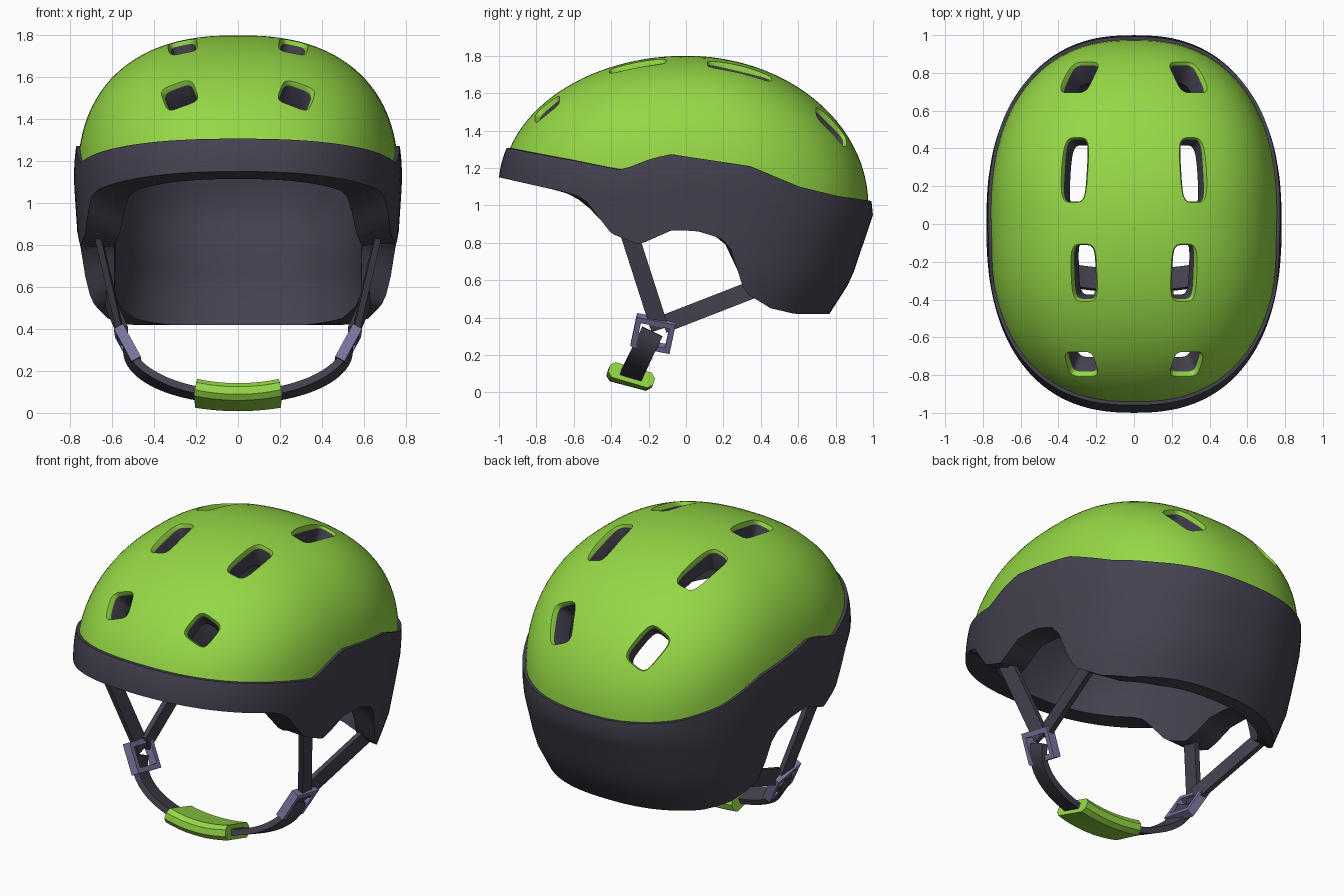
import bpy, bmesh, math
from mathutils import Vector, Matrix
from mathutils.bvhtree import BVHTree

cube = bpy.data.objects.get("Cube")
if cube:
    bpy.data.objects.remove(cube, do_unlink=True)


def material(name, rgb):
    m = bpy.data.materials.new(name)
    m.use_nodes = True
    m.diffuse_color = (*rgb, 1)
    m.node_tree.nodes["Principled BSDF"].inputs["Base Color"].default_value = (*rgb, 1)
    return m


GREEN = material("lime green", (0.30, 0.68, 0.06))
DARK = material("charcoal", (0.057, 0.054, 0.078))
LILAC = material("lilac grey", (0.20, 0.19, 0.36))


def finish(name, bm, mats):
    bmesh.ops.recalc_face_normals(bm, faces=bm.faces)
    me = bpy.data.meshes.new(name)
    bm.to_mesh(me)
    bm.free()
    for m in mats:
        me.materials.append(m)
    ob = bpy.data.objects.new(name, me)
    bpy.context.collection.objects.link(ob)
    return ob


def activate(ob):
    bpy.ops.object.select_all(action='DESELECT')
    ob.select_set(True)
    bpy.context.view_layer.objects.active = ob


def smooth(ob, degrees=35):
    activate(ob)
    bpy.ops.object.shade_smooth_by_angle(angle=math.radians(degrees))


def lookup(table, t):
    """Piecewise linear interpolation in a sorted table."""
    if t <= table[0][0]:
        return table[0][1]
    for (t0, v0), (t1, v1) in zip(table, table[1:]):
        if t <= t1:
            return v0 + (v1 - v0) * (t - t0) / (t1 - t0)
    return table[-1][1]


def bridge(bm, r0, r1, mat=0):
    n = len(r0)
    for i in range(n):
        j = (i + 1) % n
        bm.faces.new((r0[i], r0[j], r1[j], r1[i])).material_index = mat


# Helmet silhouette: lower walls, bottom rim and colour split
SIDE = [(0.42, 0.68), (0.6, 0.725), (0.8, 0.745), (1.1, 0.765)]
BACK = [(0.42, 0.75), (0.6, 0.865), (0.95, 0.983), (1.0, 0.975)]
RIM = [(-1, 1.15), (-.6, 1.06), (-.54, 1.03), (-.4, .85), (-.25, .79), (-.16, .83),
       (-.07, .87), (.08, .86), (.2, .82), (.27, .75), (.33, .58), (.4, .52),
       (.57, .45), (.75, .42)]
SPLIT = [(-1, 1.31), (-.6, 1.24), (-.34, 1.19), (-.2, 1.245), (-.09, 1.275),
         (.35, 1.21), (.6, 1.1), (.8, 1.05), (1, 1.02)]
TOP = 1.8
COLS = 128


def dome(radius, z, base, off, power):
    u = min(1, max(0, (z - base) / (TOP - base + off)))
    return (radius + off) * (1 - u ** power) ** (1 / power)


def surface(k, z, off):
    """Point of the shell on column k at height z, moved out by off."""
    ang = 2 * math.pi * k / COLS
    c, s = math.cos(ang), math.sin(ang)
    a = dome(lookup(SIDE, z), z, 1.1, off, 2.4)
    b = dome(lookup(BACK, z), z, 1.0, off, 2) if s > 0 else dome(0.985, z, 1.1, off, 2)
    e = 2 / 2.4
    return Vector((a * math.copysign(abs(c) ** e, c), b * math.copysign(abs(s) ** e, s), z))


def inset(z):
    return -(0.07 + 0.07 * min(1, max(0, (z - 0.42) / 0.35)))


# Shell: outer padding band, painted dome, inner liner
bm = bmesh.new()


def ring(height, off):
    verts = []
    for k in range(COLS):
        z = height(k)
        verts.append(bm.verts.new(surface(k, z, off(z))))
    return verts


def rim_z(k, off=0.017):
    return lookup(RIM, surface(k, 1.0, off).y)


def split_z(k):
    return lookup(SPLIT, surface(k, 1.0, 0).y)


def stack(rings, mat):
    for r0, r1 in zip(rings, rings[1:]):
        bridge(bm, r0, r1, mat)


def cap(last, z, mat):
    pole = bm.verts.new((0, 0, z))
    for i in range(COLS):
        bm.faces.new((last[i], last[(i + 1) % COLS], pole)).material_index = mat


ROWS = 24
rise = [math.sin(math.pi / 2 * i / ROWS) for i in range(ROWS)]
band = [ring(lambda k: rim_z(k) + (split_z(k) - rim_z(k)) * i / 8, lambda z: 0.017)
        for i in range(9)]
paint = [ring(lambda k: split_z(k) + (TOP - split_z(k)) * t, lambda z: 0) for t in rise]
liner = [ring(lambda k: rim_z(k, -.14) + (TOP - .14 - rim_z(k, -.14)) * t, inset) for t in rise]
stack(band + paint[:1], 1)
stack(paint, 0)
cap(paint[-1], TOP, 0)
stack(liner, 1)
cap(liner[-1], TOP - .14, 1)
bridge(bm, band[0], liner[0], 1)
bmesh.ops.recalc_face_normals(bm, faces=bm.faces)
tree = BVHTree.FromBMesh(bm)
shell = finish("helmet_shell", bm, [GREEN, DARK])

# Vents: rounded slots with flared painted lips, cut along the surface normal
bm = bmesh.new()
VENTS = [(.28, -.745, .14, .15), (.265, -.26, .115, .29),
         (.315, .29, .12, .34), (.29, .785, .145, .23)]
for x, y, w, l in VENTS:
    for side in (-1, 1):
        hit, n, _, _ = tree.ray_cast(Vector((side * x, y, 3)), Vector((0, 0, -1)))
        if n.z < 0:
            n = -n
        along = (Vector((0, 1, 0)) - n * n.y).normalized()
        across = along.cross(n)
        loops = []
        for depth, grow in ((-.25, 0), (-.03, 0), (0, .014), (.06, .06)):
            loop = []
            for i in range(32):
                t = 2 * math.pi * (i + .5) / 32
                c, s = math.cos(t), math.sin(t)
                u = math.copysign(abs(c) ** .45, c) * (w / 2 + grow)
                v = math.copysign(abs(s) ** .45, s) * (l / 2 + grow)
                loop.append(bm.verts.new(hit + n * depth + across * u + along * v))
            loops.append(loop)
        for i in range(3):
            bridge(bm, loops[i], loops[i + 1], 1 if i == 0 else 0)
        bm.faces.new(loops[0]).material_index = 1
        bm.faces.new(loops[-1])
cutter = finish("vent_cutter", bm, [GREEN, DARK])
cutter.hide_render = True
activate(shell)
cut = shell.modifiers.new("vents", 'BOOLEAN')
cut.operation = 'DIFFERENCE'
cut.solver = 'EXACT'
cut.object = cutter
bpy.ops.object.modifier_apply(modifier=cut.name)
bpy.data.objects.remove(cutter, do_unlink=True)
smooth(shell)


def sweep(name, path, widths, section, mat):
    """Sweep a flat section along a path; widths gives the section's wide direction."""
    bm = bmesh.new()
    loops = []
    for i, p in enumerate(path):
        t = (path[min(i + 1, len(path) - 1)] - path[max(i - 1, 0)]).normalized()
        w = (widths[i] - t * widths[i].dot(t)).normalized()
        h = t.cross(w)
        loops.append([bm.verts.new(p + w * u + h * v) for u, v in section])
    for a, b in zip(loops, loops[1:]):
        bridge(bm, a, b)
    bm.faces.new(loops[0])
    bm.faces.new(loops[-1])
    smooth(finish(name, bm, [mat]))


def slab(w, h, c=0):
    """Flat section, with chamfered corners if c is set."""
    u, v = w / 2, h / 2
    if not c:
        return [(u, v), (-u, v), (-u, -v), (u, -v)]
    return [(u, v - c), (u - c, v), (c - u, v), (-u, v - c),
            (-u, c - v), (c - u, -v), (u - c, -v), (u, c - v)]


def chin(limit, steps):
    path, widths = [], []
    for i in range(steps + 1):
        t = limit * (2 * i / steps - 1)
        drop = 1 - math.cos(t)
        path.append(Vector((.53 * math.sin(t), -.30 + .12 * drop, .075 + .25 * drop)))
        widths.append(Vector((0, .95 - .11 * drop, -.25 - .3 * drop)))
    return path, widths


# Chin strap and its clasp
sweep("chin_strap", *chin(math.pi / 2, 36), slab(.12, .035), DARK)
sweep("chin_clasp", *chin(.385, 14), slab(.25, .085, .024), GREEN)

# Side straps and slider buckles
for side, label in ((1, "left"), (-1, "right")):
    def strap(name, p0, p1, wide):
        path = [Vector((side * x, y, z)) for x, y, z in (p0, p1)]
        sweep(f"{name}_{label}", path, [Vector(wide)] * 2, slab(.095, .03), DARK)

    strap("front_strap", (.68, -.32, .9), (.55, -.14, .34), (0, .95, .32))
    strap("rear_strap", (.63, .42, .575), (.54, -.12, .365), (0, -.36, .93))

    up = Vector((side * .09, .035, .165)).normalized()
    wide = Vector((0, .98, -.14))
    wide = (wide - up * wide.dot(up)).normalized()
    frame = Matrix((wide, up, wide.cross(up))).transposed().to_4x4()
    frame.translation = (side * .525, -.175, .315)
    bm = bmesh.new()
    for u, v, w, h in ((-.092, 0, .03, .18), (.092, 0, .03, .18),
                       (0, .075, .16, .03), (0, -.075, .16, .03)):
        place = frame @ Matrix.Translation((u, v, 0)) @ Matrix.Diagonal((w, h, .05, 1))
        bmesh.ops.create_cube(bm, size=1, matrix=place)
    finish(f"slider_buckle_{label}", bm, [LILAC])
